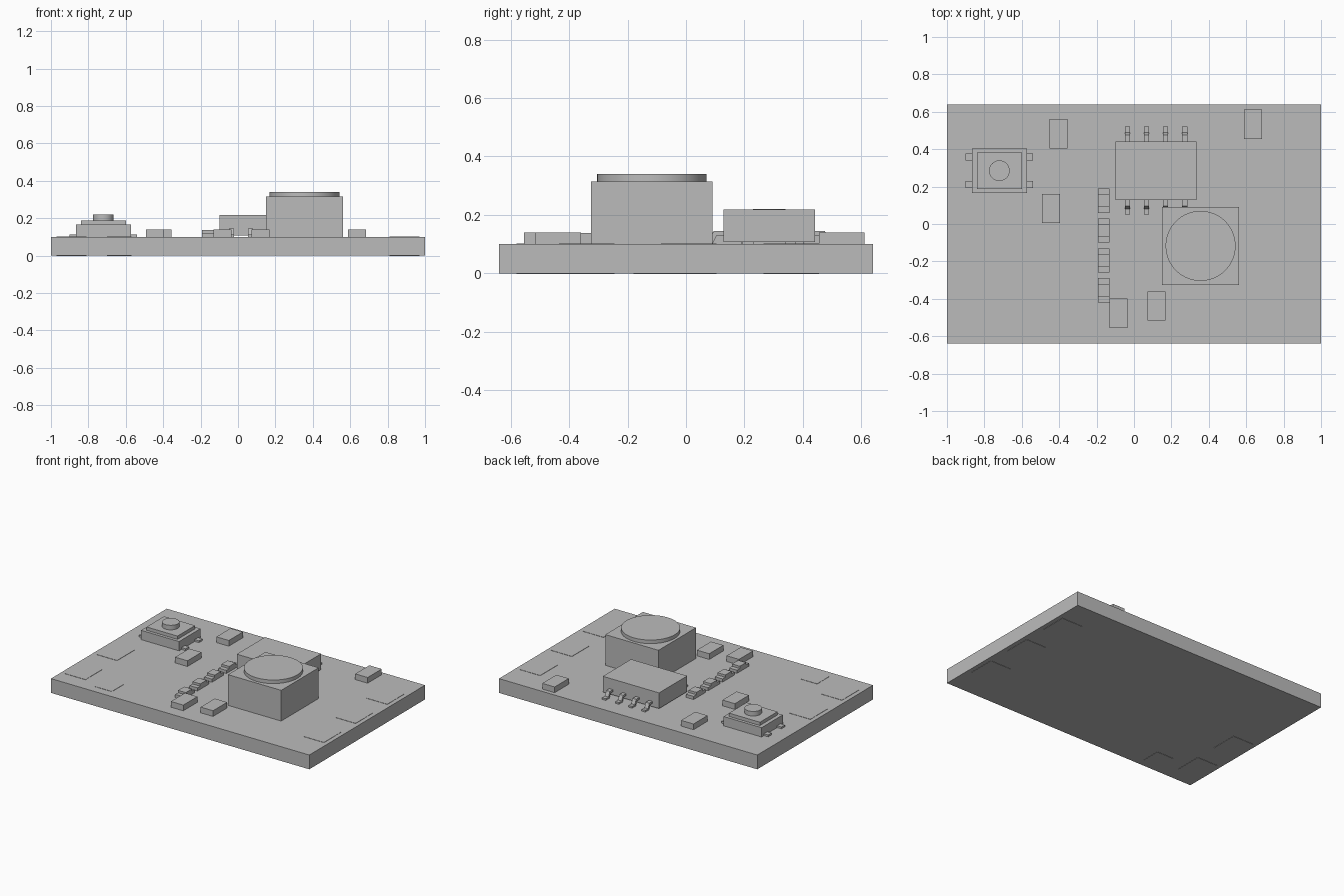
import bpy, bmesh, math

if "Cube" in bpy.data.objects:
    bpy.data.objects.remove(bpy.data.objects["Cube"], do_unlink=True)

grey = bpy.data.materials.new("plain grey")
grey.use_nodes = True
grey.diffuse_color = (0.5, 0.5, 0.5, 1)
grey.node_tree.nodes["Principled BSDF"].inputs["Base Color"].default_value = (0.5, 0.5, 0.5, 1)


def finish(name, bm):
    bmesh.ops.recalc_face_normals(bm, faces=bm.faces)
    mesh = bpy.data.meshes.new(name)
    bm.to_mesh(mesh)
    bm.free()
    mesh.materials.append(grey)
    obj = bpy.data.objects.new(name, mesh)
    bpy.context.scene.collection.objects.link(obj)
    return obj


def box(name, x, y, z):
    """Box spanning the given (low, high) pairs."""
    bm = bmesh.new()
    bmesh.ops.create_cube(bm, size=1)
    for v in bm.verts:
        v.co = [(lo + hi) / 2 + c * (hi - lo) for c, (lo, hi) in zip(v.co, (x, y, z))]
    return finish(name, bm)


def disc(name, x, y, radius, z):
    bm = bmesh.new()
    bmesh.ops.create_cone(bm, cap_ends=True, segments=64, radius1=radius,
                          radius2=radius, depth=z[1] - z[0])
    bmesh.ops.translate(bm, verts=bm.verts, vec=(x, y, sum(z) / 2))
    for f in bm.faces:
        f.smooth = abs(f.normal.z) < 0.5
    obj = finish(name, bm)
    for e in obj.data.edges:
        a, b = (obj.data.vertices[i].co.z for i in e.vertices)
        e.use_edge_sharp = abs(a - b) < 1e-5
    return obj


def extrude_profile(name, points, x, width):
    """Extrude a closed (y, z) profile along x."""
    bm = bmesh.new()
    face = bm.faces.new([bm.verts.new((x - width / 2, y, z)) for y, z in points])
    new = bmesh.ops.extrude_face_region(bm, geom=[face])["geom"]
    bmesh.ops.translate(bm, vec=(width, 0, 0),
                        verts=[v for v in new if isinstance(v, bmesh.types.BMVert)])
    return finish(name, bm)


TOP = 0.1

# Board with thin contact pads on both faces
box("board", (-1, 1), (-0.64, 0.64), (0, TOP))
pads = [(0.89, 0.36), (0.89, 0.01), (0.89, -0.34), (-0.89, -0.085), (-0.89, -0.435)]
for i, (x, y) in enumerate(pads):
    for side, z in (("top", (TOP, TOP + 0.002)), ("bottom", (-0.002, 0))):
        box(f"{side}_pad_{i}", (x - 0.08, x + 0.08), (y - 0.095, y + 0.095), z)
for side, z in (("top", (TOP, TOP + 0.002)), ("bottom", (-0.002, 0))):
    box(f"{side}_small_pad", (-0.7, -0.57), (-0.58, -0.45), z)

# Push button
bx, by = -0.72, 0.285
box("button_body", (bx - 0.147, bx + 0.147), (by - 0.118, by + 0.118), (TOP, 0.165))
box("button_cover", (bx - 0.12, bx + 0.12), (by - 0.097, by + 0.097), (0.165, 0.188))
disc("button_plunger", bx, by, 0.055, (0.188, 0.22))
for sx in (-1, 1):
    for sy in (-1, 1):
        cx, cy = bx + sx * 0.16, by + sy * 0.073
        box("button_leg", (cx - 0.02, cx + 0.02), (cy - 0.019, cy + 0.019), (TOP, 0.113))

# Capacitors
for x, y in [(-0.403, 0.483), (-0.443, 0.083), (0.637, 0.533), (-0.083, -0.477), (0.12, -0.438)]:
    box("capacitor", (x - 0.048, x + 0.048), (y - 0.078, y + 0.078), (TOP, 0.14))

# Row of resistors, with end caps lower than the middle
for i in range(4):
    y = 0.125 - 0.16 * i
    box("resistor_body", (-0.192, -0.132), (y - 0.034, y + 0.034), (TOP, 0.138))
    for s in (-1, 1):
        lo, hi = sorted((y + s * 0.034, y + s * 0.065))
        box("resistor_end", (-0.192, -0.132), (lo, hi), (TOP, 0.122))

# Chip with bent pins on two sides
cy = 0.285
box("chip_body", (-0.1, 0.335), (cy - 0.156, cy + 0.156), (0.108, 0.218))
pin = [(0.15, 0.13), (0.18, 0.13), (0.195, TOP), (0.235, TOP),
       (0.235, 0.112), (0.205, 0.112), (0.19, 0.145), (0.15, 0.145)]
for i in range(4):
    for s in (-1, 1):
        extrude_profile("chip_pin", [(cy + s * y, z) for y, z in pin], -0.035 + 0.102 * i, 0.028)

# Inductor
box("inductor_body", (0.15, 0.562), (-0.325, 0.09), (TOP, 0.315))
disc("inductor_cap", 0.356, -0.117, 0.187, (0.315, 0.34))
